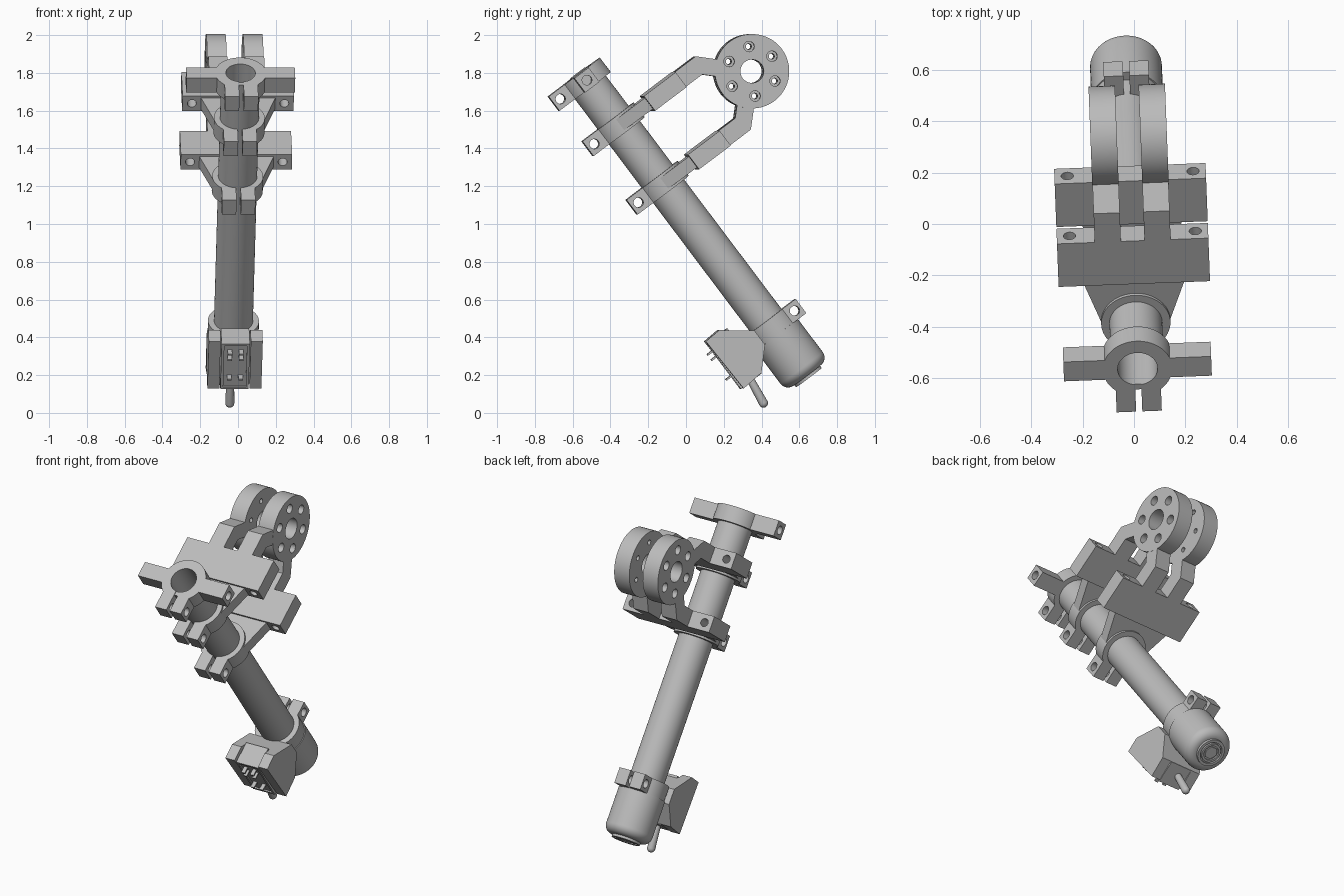
import bpy, bmesh
from math import sin, cos, pi, radians, asin
from mathutils import Matrix, Vector

if "Cube" in bpy.data.objects:
    bpy.data.objects.remove(bpy.data.objects["Cube"])

grey = bpy.data.materials.new("plain_grey")
grey.use_nodes = True
grey.diffuse_color = (0.5, 0.5, 0.5, 1)
grey.node_tree.nodes["Principled BSDF"].inputs["Base Color"].default_value = (0.5, 0.5, 0.5, 1)

parts = []


def finish(name, bm):
    bmesh.ops.recalc_face_normals(bm, faces=bm.faces)
    mesh = bpy.data.meshes.new(name)
    bm.to_mesh(mesh)
    bm.free()
    mesh.materials.append(grey)
    obj = bpy.data.objects.new(name, mesh)
    bpy.context.collection.objects.link(obj)
    parts.append(obj)
    return obj


# Everything is built around an upright tube: x across, y outward, and
# t measured down the tube from its top (so z = -t), then tilted as a whole.
def prism(name, pts, axis, lo, hi):
    """Extrude an outline along x, y or t; the outline uses the other two in order."""
    def place(p, h):
        q = list(p)
        q.insert("xyt".index(axis), h)
        return Vector((q[0], q[1], -q[2]))
    bm = bmesh.new()
    rings = [[bm.verts.new(place(p, h)) for p in pts] for h in (lo, hi)]
    n = len(pts)
    bm.faces.new(rings[0])
    bm.faces.new(rings[1])
    for i in range(n):
        j = (i + 1) % n
        bm.faces.new((rings[0][i], rings[0][j], rings[1][j], rings[1][i]))
    return finish(name, bm)


def box(name, x, y, t):
    return prism(name, [(x[0], y[0]), (x[1], y[0]), (x[1], y[1]), (x[0], y[1])], "t", *t)


def arc(r, a, b, n=48, c=(0, 0)):
    return [(c[0] + r * cos(a + (b - a) * i / n), c[1] + r * sin(a + (b - a) * i / n))
            for i in range(n + 1)]


def rod(name, axis, c, r, lo, hi, n=24):
    return prism(name, arc(r, 0, 2 * pi, n, c)[:-1], axis, lo, hi)


def lathe(name, profile, n=64, closed=False):
    bm = bmesh.new()
    verts = [bm.verts.new((r, 0, -t)) for r, t in profile]
    edges = [bm.edges.new(p) for p in zip(verts, verts[1:])]
    if closed:
        edges.append(bm.edges.new((verts[-1], verts[0])))
    bmesh.ops.spin(bm, geom=verts + edges, axis=(0, 0, 1), cent=(0, 0, 0),
                   angle=2 * pi, steps=n)
    bmesh.ops.remove_doubles(bm, verts=bm.verts, dist=1e-5)
    return finish(name, bm)


def cut(obj, cutters):
    for c in cutters:
        c.hide_render = True
        mod = obj.modifiers.new("cut", "BOOLEAN")
        mod.operation, mod.solver, mod.object = "DIFFERENCE", "EXACT", c
    bpy.context.view_layer.update()
    ev = obj.evaluated_get(bpy.context.evaluated_depsgraph_get())
    mesh = bpy.data.meshes.new_from_object(ev)
    obj.modifiers.clear()
    obj.data = mesh
    for c in cutters:
        parts.remove(c)
        bpy.data.objects.remove(c)


RING, TUBE, BORE, GAP, LUG = 0.135, 0.103, 0.078, 0.012, 0.088


def clamp(name, t, tip, inner, side):
    """Split ring with two drilled lugs; side is -1 for front lugs, 1 for rear."""
    a, b = asin(LUG / RING), asin(GAP / inner)
    pts = [(GAP, -tip), (LUG, -tip)] + arc(RING, a - pi / 2, 1.5 * pi - a)
    pts += [(-LUG, -tip), (-GAP, -tip)] + arc(inner, 1.5 * pi - b, b - pi / 2)
    ring = prism(name, [(x, -side * y) for x, y in pts], "t", *t)
    hole = rod("hole", "x", (side * (tip - 0.042), sum(t) / 2), 0.026, -0.2, 0.2)
    cut(ring, [hole])
    return ring


# Tube and rounded end barrel
lathe("tube", [(TUBE, 0.004), (TUBE, 1.75), (BORE, 1.75), (BORE, 0.004)], closed=True)
corner = arc(0.05, 0, pi / 2, 8, (0.09, 1.955))
lathe("end_barrel", [(0, 1.735), (0.14, 1.735)] + corner +
      [(0.085, 2.005), (0.085, 2.02), (0.068, 2.02), (0.068, 2.008),
       (0.06, 2.008), (0.06, 2.02), (0.046, 2.02), (0.046, 2.01), (0, 2.01)])
rod("end_hex_plug", "t", (0, 0), 0.04, 2.0, 2.018, 6)

# Top collar with drilled side wings
clamp("top_collar", (0, 0.095), 0.208, BORE, -1)
for s, label in ((1, "left"), (-1, "right")):
    wing = box("top_wing_" + label, sorted((s * 0.122, s * 0.288)), (-0.047, 0.047), (0, 0.095))
    cut(wing, [rod("hole", "x", (0, 0.048), 0.026, *sorted((s * 0.19, s * 0.4)))])

# Two mirrored brackets: clamp, gusset, crossbar and bent arms
MID = 0.54
gusset = [(0.2, 0.2), (0.134, 0), (0.1, 0), (0.07, 0.075), (0, 0.102)]
gusset += [(-x, y) for x, y in reversed(gusset[:-1])]
arm = [(0.39, 0.297), (0.54, 0.297), (0.627, 0.384), (0.575, 0.46), (0.51, 0.395), (0.39, 0.395)]
for f, label in ((1, "upper"), (-1, "lower")):
    def flip(t):
        return MID + f * (t - MID)

    def span(lo, hi):
        return sorted((flip(lo), flip(hi)))
    clamp(label + "_bracket_clamp", span(0.297, 0.395), 0.208, 0.1, -1)
    prism(label + "_gusset", gusset, "t", *span(0.31, 0.382))
    bar = box(label + "_crossbar", (-0.295, 0.295), (0.19, 0.4), span(0.297, 0.395))
    cut(bar, [rod("hole", "y", (s * 0.245, flip(0.346)), 0.024, 0.1, 0.5) for s in (-1, 1)])
    for s, side in ((1, "left"), (-1, "right")):
        prism(f"{label}_arm_{side}", [(y, flip(t)) for y, t in arm], "x", s * 0.046, s * 0.148)

# Pair of hinge discs with counterbored bolt holes
HUB = (0.731, MID)
for s, side in ((1, "left"), (-1, "right")):
    disc = rod("hinge_disc_" + side, "x", HUB, 0.197, *sorted((s * 0.046, s * 0.149)), 64)
    cutters = [rod("hole", "x", HUB, 0.062, -0.3, 0.3, 40)]
    for k in range(6):
        c = (HUB[0] + 0.132 * cos(k * pi / 3), HUB[1] + 0.132 * sin(k * pi / 3))
        cutters.append(rod("hole", "x", c, 0.015, -0.3, 0.3, 16))
        cutters.append(rod("hole", "x", c, 0.028, *sorted((s * 0.09, s * 0.3)), 20))
    cut(disc, cutters)

# Lower clamp with the switch housing in front
clamp("lower_clamp", (1.643, 1.737), 0.192, 0.1, 1)
housing = prism("switch_housing",
                [(-0.325, 1.535), (-0.233, 1.53), (-0.085, 1.645), (-0.085, 1.737),
                 (-0.19, 1.845), (-0.315, 1.855)], "x", -0.143, 0.143)
cut(housing, [box("slot", (-0.08, 0.08), (-0.5, -0.2), (1.4, 2.0))])

# Toggle switch: body, front frame, terminals and lever
box("switch_body", (-0.075, 0.075), (-0.318, -0.19), (1.55, 1.85))
for s in (-1, 1):
    box("switch_frame_side", sorted((s * 0.06, s * 0.075)), (-0.326, -0.31), (1.55, 1.85))
for t in (1.55, 1.835):
    box("switch_frame_end", (-0.06, 0.06), (-0.326, -0.31), (t, t + 0.015))
for t in (1.595, 1.63, 1.76):
    for x in (-0.03, 0.03):
        box("switch_terminal", (x - 0.012, x + 0.012), (-0.358, -0.31), (t, t + 0.01))
tip = arc(0.024, 0, pi / 2, 6, (0, 0.165))
lever = lathe("switch_lever", [(0, 0), (0.02, 0)] + tip, 20)
lever.data.transform(Matrix.Translation((-0.02, -0.25, -1.82)) @ Matrix.Rotation(radians(-8), 4, "X"))

# Tilt the whole assembly into place and shade
pose = (Matrix.Translation((0.014, -0.564, 1.80)) @ Matrix.Rotation(radians(2.2), 4, "Z")
        @ Matrix.Rotation(radians(37), 4, "X"))
bpy.ops.object.select_all(action="DESELECT")
for obj in parts:
    obj.matrix_world = pose
    obj.select_set(True)
bpy.context.view_layer.objects.active = parts[0]
bpy.ops.object.shade_smooth_by_angle(angle=radians(30))
